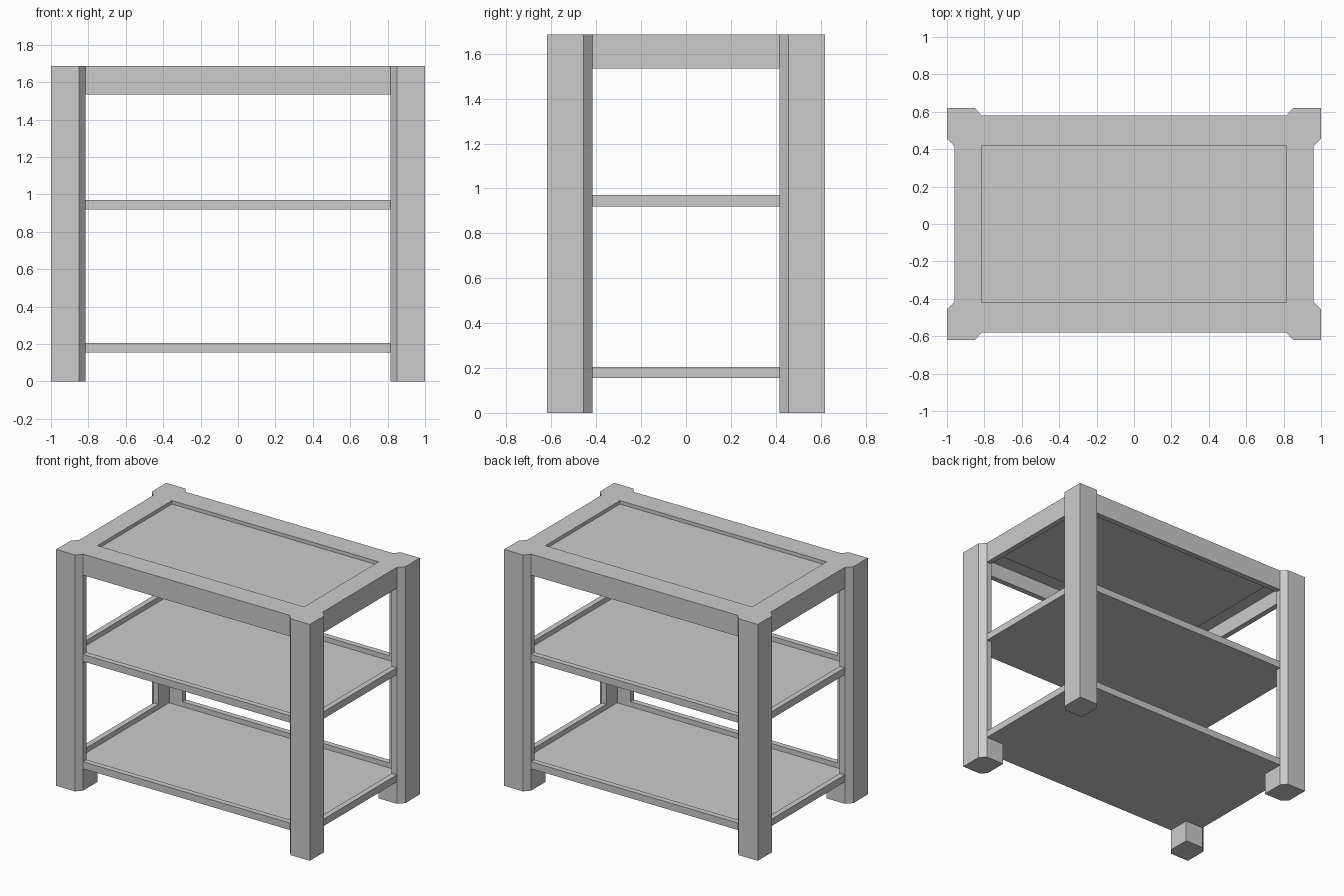
import bpy, bmesh

if "Cube" in bpy.data.objects:
    bpy.data.objects.remove(bpy.data.objects["Cube"])

HX, HY, H = 1.0, 0.62, 1.685      # outer half sizes and height
WX, WY = 0.815, 0.417             # half widths of the openings between legs
RX, RY = 0.96, 0.58               # outer faces of rails and shelves
CX, CY = 0.92, 0.54               # inner faces of rails and legs
SHELF_T = 0.05


def add(name, bm):
    bmesh.ops.recalc_face_normals(bm, faces=bm.faces[:])
    me = bpy.data.meshes.new(name)
    bm.to_mesh(me)
    bm.free()
    ob = bpy.data.objects.new(name, me)
    bpy.context.collection.objects.link(ob)
    return ob


def prism(name, pts, z0, z1):
    bm = bmesh.new()
    face = bm.faces.new([bm.verts.new((x, y, z0)) for x, y in pts])
    up = bmesh.ops.extrude_face_region(bm, geom=[face])["geom"]
    for v in up:
        if isinstance(v, bmesh.types.BMVert):
            v.co.z = z1
    return add(name, bm)


def box(name, hx, hy, z0, z1):
    return prism(name, [(-hx, -hy), (hx, -hy), (hx, hy), (-hx, hy)], z0, z1)


def cut(ob, hx, hy, z0, z1):
    cutter = box("cutter", hx, hy, z0, z1)
    cutter.hide_render = True
    mod = ob.modifiers.new("cut", 'BOOLEAN')
    mod.operation, mod.solver, mod.object = 'DIFFERENCE', 'EXACT', cutter
    bpy.context.view_layer.objects.active = ob
    bpy.ops.object.modifier_apply(modifier=mod.name)
    bpy.data.objects.remove(cutter)


# Frame outline: chamfered leg corners, one quarter mirrored around
quarter = [(RX, WY), (HX, WY + 0.04), (HX, HY), (WX + 0.035, HY), (WX, RY)]
outline = []
for sx, sy in ((1, 1), (-1, 1), (-1, -1), (1, -1)):
    q = [(sx * x, sy * y) for x, y in quarter]
    outline += q if sx * sy > 0 else q[::-1]

# Frame: four hollow corner legs on solid feet, apron and top surround
frame = prism("frame_legs_and_top", outline, 0, H)
cut(frame, CX, CY, 0.165, 1.645)       # inner space
cut(frame, WX, 2, -0.1, 1.535)         # front and back openings
cut(frame, 2, WY, -0.1, 1.535)         # side openings
cut(frame, WX, 0.42, 1.66, 2)          # recess in the top

# Panel backing under the top
box("top_panel", WX, 0.42, 1.63, 1.653)

# Two shelves with raised rims
for name, z in (("lower_shelf", 0.155), ("middle_shelf", 0.92)):
    shelf = box(name, RX, RY, z, z + SHELF_T)
    cut(shelf, CX, CY, z + 0.015, z + 0.2)
